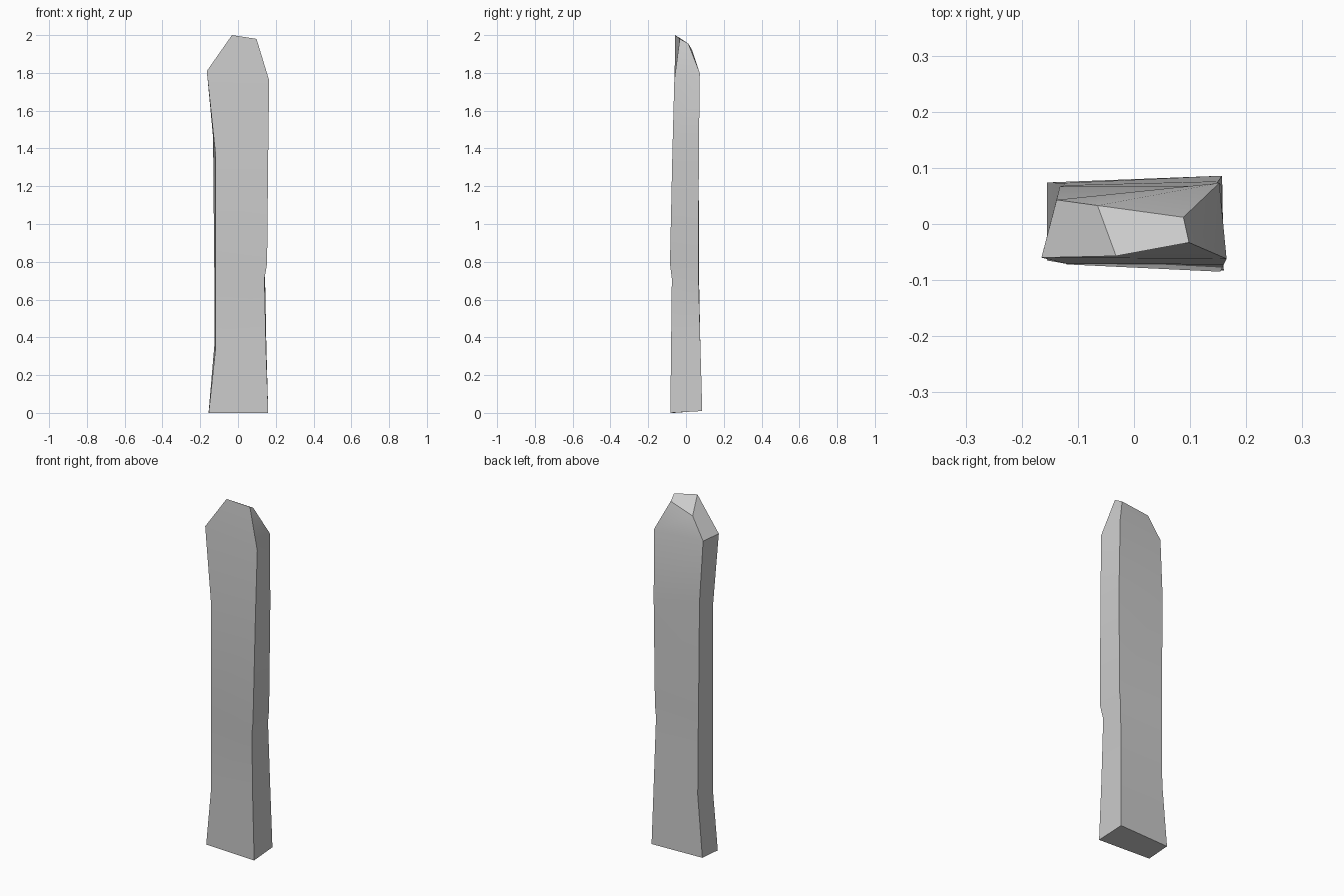
import bpy, bmesh, math

if "Cube" in bpy.data.objects:
    bpy.data.objects.remove(bpy.data.objects["Cube"])

# Cross-section rings, corners ordered front-left, front-right, back-right, back-left
rings = [
    [(-.155, -.065, 0), (.16, -.083, 0), (.157, .086, .01), (-.155, .074, .01)],
    [(-.12, -.071, .33), (.148, -.079, .35), (.15, .076, .36), (-.125, .073, .36)],
    [(-.12, -.071, .71), (.14, -.075, .71), (.143, .066, .73), (-.125, .069, .71)],
    [(-.12, -.072, .79), (.154, -.085, .79), (.15, .066, .80), (-.126, .068, .79)],
    [(-.12, -.071, 1.38), (.16, -.072, 1.38), (.156, .068, 1.38), (-.132, .067, 1.46)],
    [(-.165, -.06, 1.81), (.165, -.062, 1.76), (.152, .073, 1.80), (-.138, .043, 1.80)],
    [(-.032, -.057, 2.0), (.098, -.033, 1.98), (.088, .012, 1.955), (-.065, .033, 1.92)],
]

# Worn plank: skin the rings and cap both ends
bm = bmesh.new()
loops = [[bm.verts.new(p) for p in ring] for ring in rings]
for low, high in zip(loops, loops[1:]):
    for i in range(4):
        j = (i + 1) % 4
        bm.faces.new((low[i], low[j], high[j], high[i]))
bm.faces.new(loops[0][::-1])
bm.faces.new(loops[-1])
bmesh.ops.recalc_face_normals(bm, faces=bm.faces)
mesh = bpy.data.meshes.new("fence_plank")
bm.to_mesh(mesh)
bm.free()
plank = bpy.data.objects.new("fence_plank", mesh)
bpy.context.collection.objects.link(plank)

# Soft faces with crisp edges
bpy.context.view_layer.objects.active = plank
plank.select_set(True)
bpy.ops.object.shade_smooth_by_angle(angle=math.radians(30))
